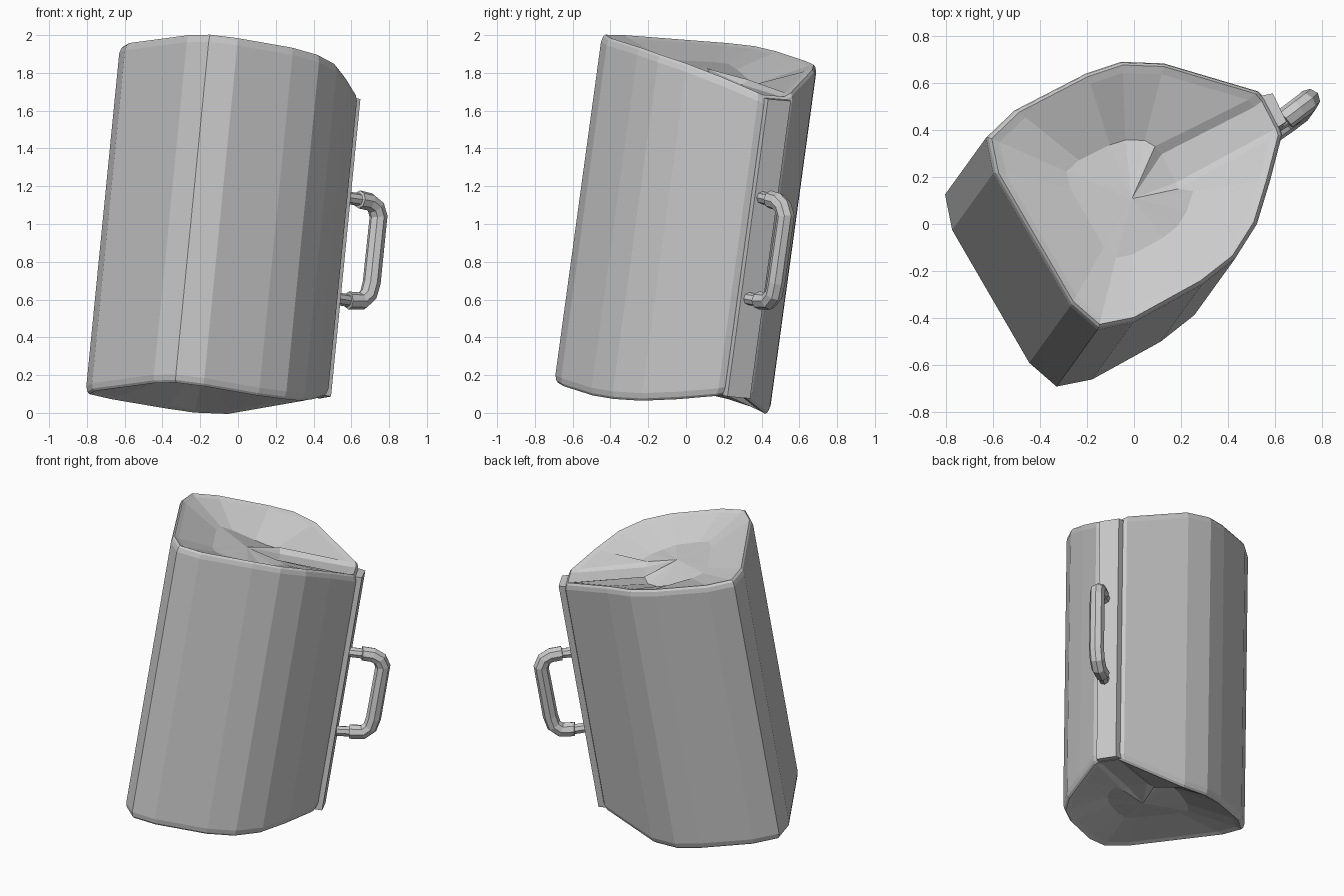
import bpy, bmesh
from mathutils import Vector

if "Cube" in bpy.data.objects:
    bpy.data.objects.remove(bpy.data.objects["Cube"])

AXIS = Vector((0.182, 0.252, 1.842))   # leaning direction, bottom to top
CENTRE = Vector((0.0, 0.12))
SLAB = Vector((0.44, 0.235))           # run of the folded slab from the pointed edge inwards

# cross-section at the top: x, y, how far the rim dips there, depth of inner crumple
OUTLINE = [(-.62, .37, 0, .03), (-.50, .485, 0, .06), (-.20, .64, 0, .12), (-.05, .69, 0, .14),
           (.13, .685, .01, .12), (.54, .58, .11, .0), (.57, .55, .13, .03),
           (.632, .43, .13, .03), (.64, .40, .12, .0), (.585, .20, .07, .05), (.525, .01, .03, .07),
           (.43, -.14, .01, .08), (.29, -.25, 0, .06), (0, -.41, 0, .05), (-.15, -.44, 0, .04),
           (-.265, -.34, 0, .04), (-.59, .22, 0, .03)]
# rim rings from the centre outwards: scale, depth below the cap plane, crumple factor
RINGS = [(.45, .06, .6), (.92, .012, 0), (.975, 0, 0), (.995, .012, 0), (1.008, .04, 0)]


def lid_height(x, y):
    return 1.93 - 0.10 * x - 0.135 * y


def make_object(name, bm):
    bmesh.ops.recalc_face_normals(bm, faces=bm.faces)
    mesh = bpy.data.meshes.new(name)
    bm.to_mesh(mesh)
    bm.free()
    ob = bpy.data.objects.new(name, mesh)
    bpy.context.collection.objects.link(ob)
    return ob


def ring(bm, scale, depth, crumple, bottom):
    verts = []
    for i, (x, y, dip, fold) in enumerate(OUTLINE):
        p = CENTRE + (Vector((x, y)) - CENTRE) * scale
        if crumple and 5 <= i <= 8:        # the slab keeps its width
            p = Vector((x, y)) - SLAB
        d = depth + dip * scale + fold * crumple
        base = Vector((p.x, p.y, lid_height(p.x, p.y)))
        t = d / AXIS.z
        verts.append(bm.verts.new(base - AXIS * ((1 - t) if bottom else t)))
    return verts


# leaning container with sunken, faceted ends
bm = bmesh.new()
tops = [ring(bm, *r, False) for r in RINGS]
bottoms = [ring(bm, *r, True) for r in RINGS]
loops = tops + bottoms[::-1]
n = len(OUTLINE)
for a, b in zip(loops, loops[1:]):
    for i in range(n):
        j = (i + 1) % n
        bm.faces.new((a[i], a[j], b[j], b[i]))
for inner, bottom in ((tops[0], False), (bottoms[0], True)):
    base = Vector((*CENTRE, lid_height(*CENTRE)))
    t = 0.09 / AXIS.z
    mid = bm.verts.new(base - AXIS * ((1 - t) if bottom else t))
    for i in range(n):
        bm.faces.new((inner[i], inner[(i + 1) % n], mid))
make_object("container_body", bm)

# narrow mounting strip along the pointed edge
bm = bmesh.new()
quad = [(.54, .545), (.59, .555), (.648, .435), (.61, .41)]
top = [bm.verts.new((x, y, lid_height(x, y) - .145)) for x, y in quad]
low = [bm.verts.new(v.co - AXIS * .855) for v in top]
bm.faces.new(top)
bm.faces.new(low)
for i in range(4):
    j = (i + 1) % 4
    bm.faces.new((top[i], top[j], low[j], low[i]))
make_object("mounting_strip", bm)

# bent tube handle
path = [(.57, .40, 1.14, .7), (.64, .445, 1.13, .7), (.642, .447, 1.13, 1), (.695, .487, 1.118, 1),
        (.73, .513, 1.09, 1), (.744, .527, 1.04, 1), (.708, .477, .69, 1), (.69, .464, .625, 1),
        (.655, .437, .592, 1), (.585, .388, .595, 1), (.583, .387, .595, .7), (.52, .33, .605, .7)]
curve = bpy.data.curves.new("handle", 'CURVE')
curve.dimensions = '3D'
curve.bevel_depth = 0.048
curve.bevel_resolution = 2
curve.use_fill_caps = True
spline = curve.splines.new('POLY')
spline.points.add(len(path) - 1)
for pt, (x, y, z, r) in zip(spline.points, path):
    pt.co = (x, y, z, 1)
    pt.radius = r
handle = bpy.data.objects.new("handle", curve)
bpy.context.collection.objects.link(handle)
bpy.context.view_layer.objects.active = handle
handle.select_set(True)
bpy.ops.object.convert(target='MESH')
bpy.ops.object.shade_flat()
